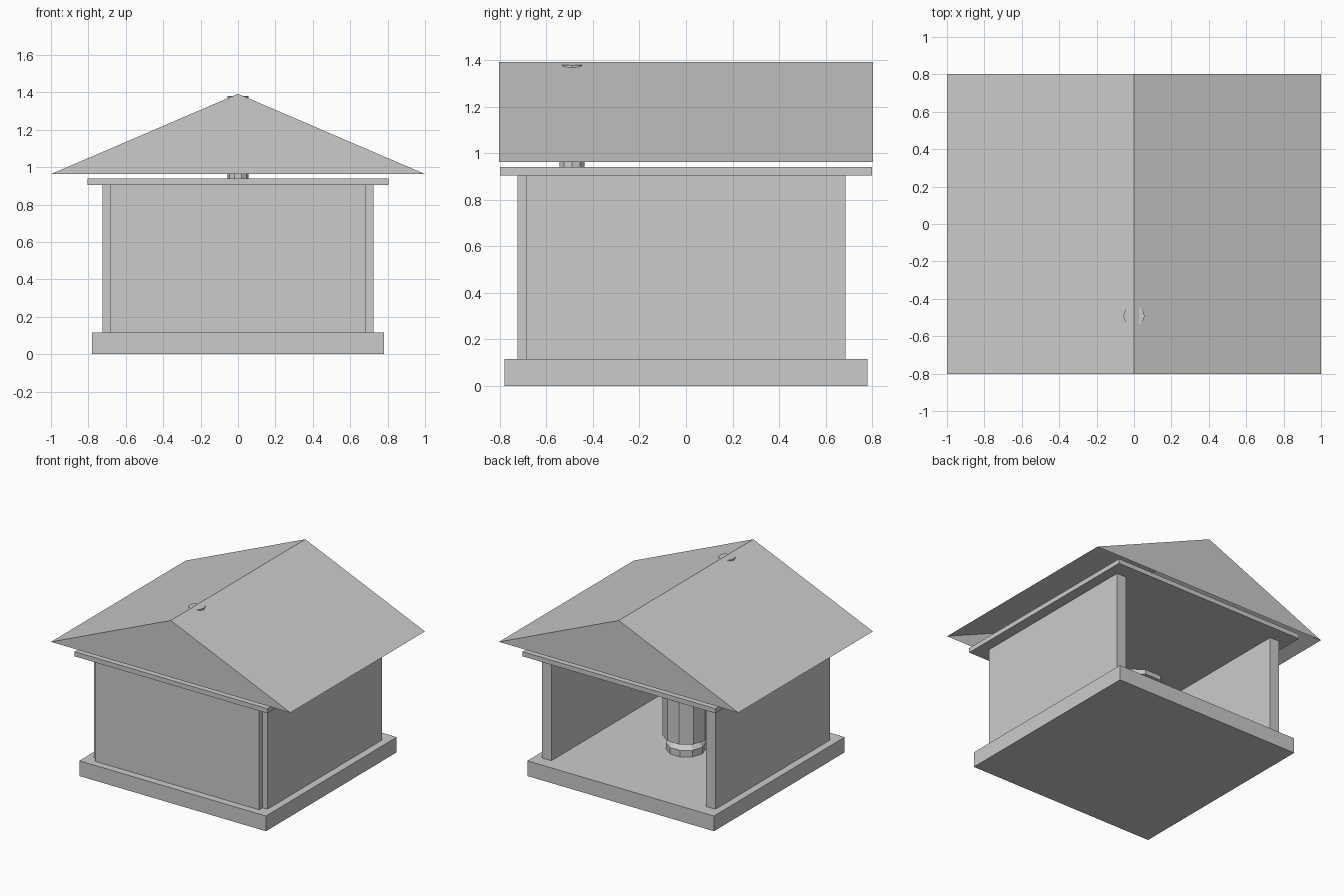
import bpy, math

if "Cube" in bpy.data.objects:
    bpy.data.objects.remove(bpy.data.objects["Cube"])


def mesh(name, verts, faces):
    me = bpy.data.meshes.new(name)
    me.from_pydata(verts, [], faces)
    me.update()
    ob = bpy.data.objects.new(name, me)
    bpy.context.collection.objects.link(ob)
    return ob


def box(name, x0, x1, y0, y1, z0, z1):
    v = [(x, y, z) for z in (z0, z1) for x, y in ((x0, y0), (x1, y0), (x1, y1), (x0, y1))]
    f = [(3, 2, 1, 0), (4, 5, 6, 7)]
    f += [(i, (i + 1) % 4, (i + 1) % 4 + 4, i + 4) for i in range(4)]
    return mesh(name, v, f)


def lathe(name, profile, cx=0, cy=0, n=10):
    """Closed flat-shaded turned part from (radius, height) points, bottom to top."""
    v = [(cx + r * math.cos(2 * math.pi * i / n), cy + r * math.sin(2 * math.pi * i / n), z)
         for r, z in profile for i in range(n)]
    f = [(k * n + i, k * n + (i + 1) % n, (k + 1) * n + (i + 1) % n, (k + 1) * n + i)
         for k in range(len(profile) - 1) for i in range(n)]
    top = (len(profile) - 1) * n
    f += [tuple(reversed(range(n))), tuple(range(top, top + n))]
    return mesh(name, v, f)


# Floor slab, three walls (back is open) and ceiling slab
box("base", -0.78, 0.78, -0.78, 0.78, 0, 0.115)
box("front_wall", -0.685, 0.685, -0.725, -0.645, 0.115, 0.905)
for side, s in (("left", -1), ("right", 1)):
    xa, xb = sorted((s * 0.645, s * 0.725))
    box(side + "_wall", xa, xb, -0.685, 0.685, 0.115, 0.905)
box("ceiling", -0.805, 0.805, -0.8, 0.8, 0.905, 0.94)

# Gable roof: a shell that is open underneath
mesh("roof",
     [(x, y, z) for y in (-0.803, 0.803) for x, z in ((-1, 0.963), (1, 0.963), (0, 1.392))],
     [(0, 1, 2), (5, 4, 3), (1, 4, 5, 2), (3, 0, 2, 5)])

# Chimney pipe between ceiling and ridge
lathe("chimney", [(0.057, 0.94), (0.057, 1.38)], cy=-0.49)

# Footed pedestal with a wide top, standing in the middle of the room
lathe("pedestal", [(0.137, 0.115), (0.137, 0.165), (0.1, 0.2), (0.16, 0.22),
                   (0.16, 0.56), (0.215, 0.565), (0.215, 0.6)])
